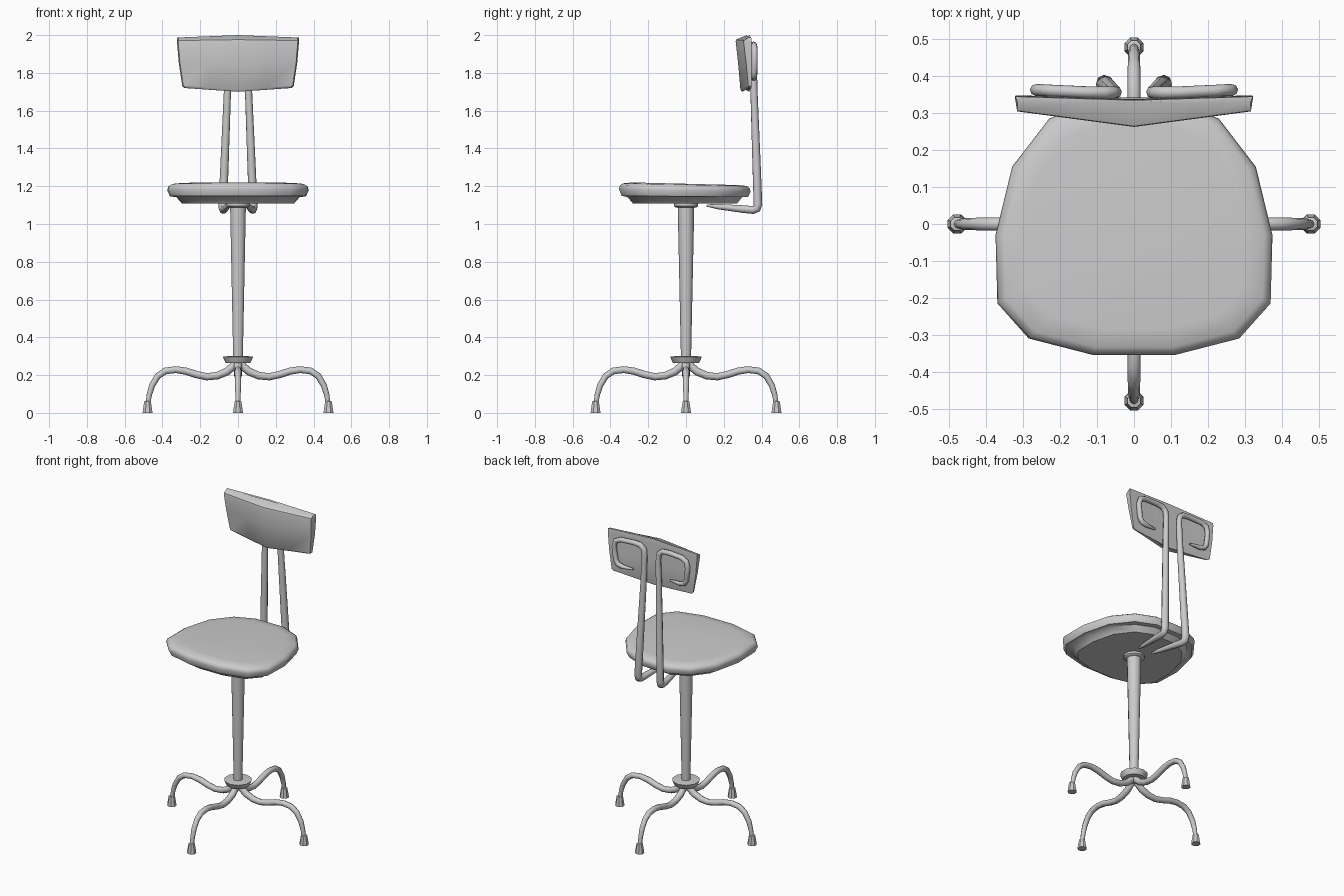
import bpy, bmesh, math

if "Cube" in bpy.data.objects:
    bpy.data.objects.remove(bpy.data.objects["Cube"])


def finish(obj, angle=40):
    bpy.ops.object.select_all(action='DESELECT')
    obj.select_set(True)
    bpy.context.view_layer.objects.active = obj
    bpy.ops.object.shade_smooth_by_angle(angle=math.radians(angle))
    return obj


def loft(name, rings, angle=40):
    """Skin a stack of equal-length closed rings and cap both ends."""
    bm = bmesh.new()
    loops = [[bm.verts.new(p) for p in ring] for ring in rings]
    n = len(loops[0])
    for a, b in zip(loops, loops[1:]):
        for i in range(n):
            j = (i + 1) % n
            bm.faces.new((a[i], a[j], b[j], b[i]))
    bm.faces.new(loops[0])
    bm.faces.new(loops[-1])
    bmesh.ops.recalc_face_normals(bm, faces=bm.faces)
    mesh = bpy.data.meshes.new(name)
    bm.to_mesh(mesh)
    bm.free()
    obj = bpy.data.objects.new(name, mesh)
    bpy.context.collection.objects.link(obj)
    return finish(obj, angle)


def turned(name, profile, x=0, y=0, sides=8):
    """Turned part from (radius, z) pairs."""
    angs = [2 * math.pi * (i + 0.5) / sides for i in range(sides)]
    return loft(name, [[(x + r * math.cos(a), y + r * math.sin(a), z) for a in angs]
                       for r, z in profile])


def tube(name, points):
    """Tapered tube through (x, y, z, radius) points."""
    curve = bpy.data.curves.new(name, 'CURVE')
    curve.dimensions = '3D'
    curve.bevel_depth = 1.0
    curve.bevel_resolution = 2
    curve.use_fill_caps = True
    spline = curve.splines.new('POLY')
    spline.points.add(len(points) - 1)
    for sp, (x, y, z, r) in zip(spline.points, points):
        sp.co = (x, y, z, 1)
        sp.radius = r
    obj = bpy.data.objects.new(name, curve)
    bpy.context.collection.objects.link(obj)
    bpy.ops.object.select_all(action='DESELECT')
    obj.select_set(True)
    bpy.context.view_layer.objects.active = obj
    bpy.ops.object.convert(target='MESH')
    return finish(bpy.context.view_layer.objects.active, 50)


# Seat: rounded cushion with a stepped base, tilted slightly to the back
half = [(0.11, -0.355), (0.285, -0.31), (0.37, -0.215), (0.375, -0.03),
        (0.33, 0.155), (0.23, 0.285), (0.10, 0.342)]
outline = half + [(-x, y) for x, y in reversed(half)]


def seat_ring(scale, z, tilt):
    return [(x * scale, y * scale, z - tilt * y) for x, y in outline]


loft("seat", [seat_ring(0.80, 1.213, 0.02), seat_ring(0.94, 1.208, 0.02),
              seat_ring(0.985, 1.197, 0.02), seat_ring(1.0, 1.178, 0.02),
              seat_ring(0.96, 1.146, 0.01), seat_ring(0.87, 1.142, 0),
              seat_ring(0.79, 1.108, 0)], 45)

# Column, collar under the seat and hub over the legs
turned("column", [(0.026, 0.24), (0.027, 0.30), (0.044, 1.10)], sides=10)
turned("seat_collar", [(0.055, 1.088), (0.064, 1.095), (0.064, 1.112)], sides=10)
turned("leg_hub", [(0.068, 0.264), (0.072, 0.27), (0.084, 0.297), (0.06, 0.300)], sides=10)

# Four swan-neck legs with feet
leg_path = [(0.005, 0.275, 0.02), (0.025, 0.247, 0.021), (0.06, 0.218, 0.021),
            (0.11, 0.197, 0.020), (0.165, 0.191, 0.019), (0.22, 0.203, 0.019),
            (0.275, 0.221, 0.019), (0.33, 0.229, 0.018), (0.385, 0.222, 0.018),
            (0.425, 0.195, 0.017), (0.455, 0.145, 0.016), (0.47, 0.095, 0.014),
            (0.478, 0.04, 0.012)]
for i, side in enumerate(("right", "back", "left", "front")):
    c, s = round(math.cos(i * math.pi / 2)), round(math.sin(i * math.pi / 2))
    tube(side + "_leg", [(r * c, r * s, z, w) for r, z, w in leg_path])
    turned(side + "_foot", [(0.028, 0), (0.027, 0.012), (0.019, 0.06), (0.014, 0.062)],
           0.479 * c, 0.479 * s)

# Backrest: shallow V-shaped pad, rows of (z, z drop at ends, half width, front y, back y)
pad_rows = [(1.700, -0.020, 0.285, 0.296, 0.334),
            (1.712, -0.018, 0.295, 0.288, 0.338),
            (1.850, -0.006, 0.314, 0.276, 0.338),
            (1.967, 0.003, 0.323, 0.263, 0.337),
            (1.976, 0.005, 0.323, 0.265, 0.337),
            (2.000, 0.013, 0.322, 0.322, 0.335)]


def pad_ring(z, drop, w, front, back):
    ring = []
    for t in (-1, -0.5, 0, 0.5, 1):
        ring.append((t * w * 0.98, front + (0.305 - 0.263) * abs(t) * (1 if z < 1.99 else 0.2),
                     z - drop * abs(t)))
    for t in (1, 0.5, 0, -0.5, -1):
        ring.append((t * w, back + 0.01 * abs(t), z - drop * abs(t)))
    return ring


loft("backrest", [pad_ring(*row) for row in pad_rows], 35)

# Bent support rods: under the seat, up the back and looped behind the pad
rod = [(0.050, 0.11, 1.098, 0.006), (0.056, 0.17, 1.092, 0.014),
       (0.072, 0.30, 1.079, 0.020), (0.078, 0.355, 1.074, 0.021),
       (0.080, 0.375, 1.082, 0.022), (0.080, 0.381, 1.105, 0.023),
       (0.072, 0.374, 1.30, 0.022), (0.056, 0.360, 1.70, 0.019),
       (0.050, 0.357, 1.88, 0.017), (0.055, 0.356, 1.925, 0.017),
       (0.082, 0.356, 1.947, 0.017), (0.130, 0.357, 1.950, 0.016),
       (0.220, 0.361, 1.946, 0.016), (0.255, 0.363, 1.930, 0.016),
       (0.266, 0.363, 1.890, 0.016), (0.256, 0.362, 1.805, 0.016),
       (0.240, 0.361, 1.780, 0.016), (0.205, 0.359, 1.771, 0.014),
       (0.135, 0.354, 1.772, 0.006)]
for side, sx in (("right", 1), ("left", -1)):
    tube(side + "_back_rod", [(x * sx, y, z, r) for x, y, z, r in rod])
